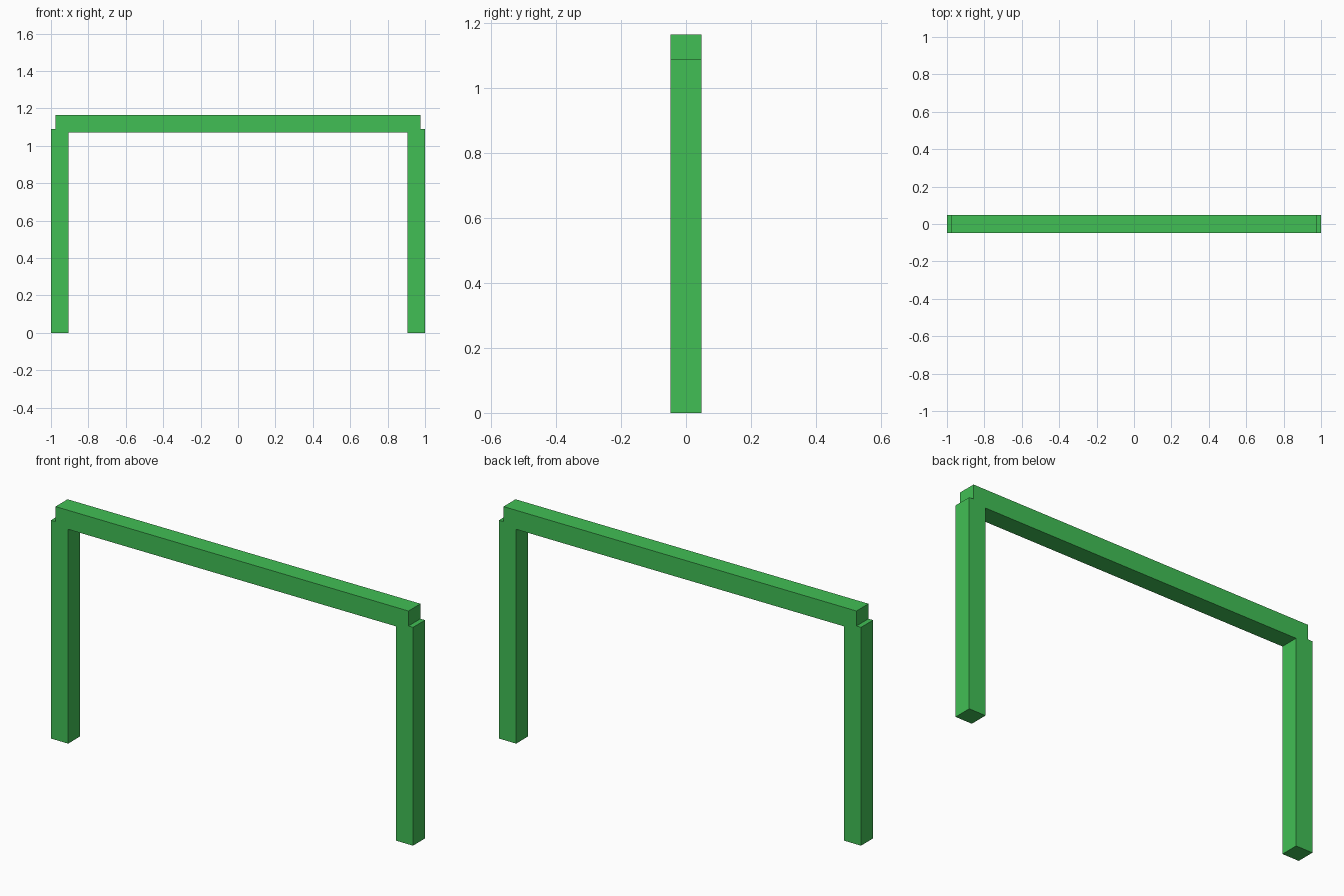
import bpy

if "Cube" in bpy.data.objects:
    bpy.data.objects.remove(bpy.data.objects["Cube"], do_unlink=True)

# Single green paint
green = bpy.data.materials.new("green_paint")
green.use_nodes = True
COLOUR = (0.053, 0.52, 0.09, 1.0)
green.diffuse_color = COLOUR
green.node_tree.nodes["Principled BSDF"].inputs["Base Color"].default_value = COLOUR

THICK = 0.095        # square bar section
POST_TOP = 1.09
BEAM_TOP = 1.165
BEAM_LENGTH = 1.95


def add_bar(name, centre, size):
    """Square-edged bar with its size baked into the mesh."""
    bpy.ops.mesh.primitive_cube_add(size=1, location=centre)
    bar = bpy.context.object
    bar.name = name
    bar.scale = size
    bpy.ops.object.transform_apply(location=False, rotation=False, scale=True)
    bar.data.materials.append(green)
    return bar


# Two upright posts
for name, side in (("left_post", 1), ("right_post", -1)):
    add_bar(name, (side * (1 - THICK / 2), 0, POST_TOP / 2), (THICK, THICK, POST_TOP))

# Crossbar overlapping the post tops
add_bar("crossbar", (0, 0, BEAM_TOP - THICK / 2), (BEAM_LENGTH, THICK, THICK))
